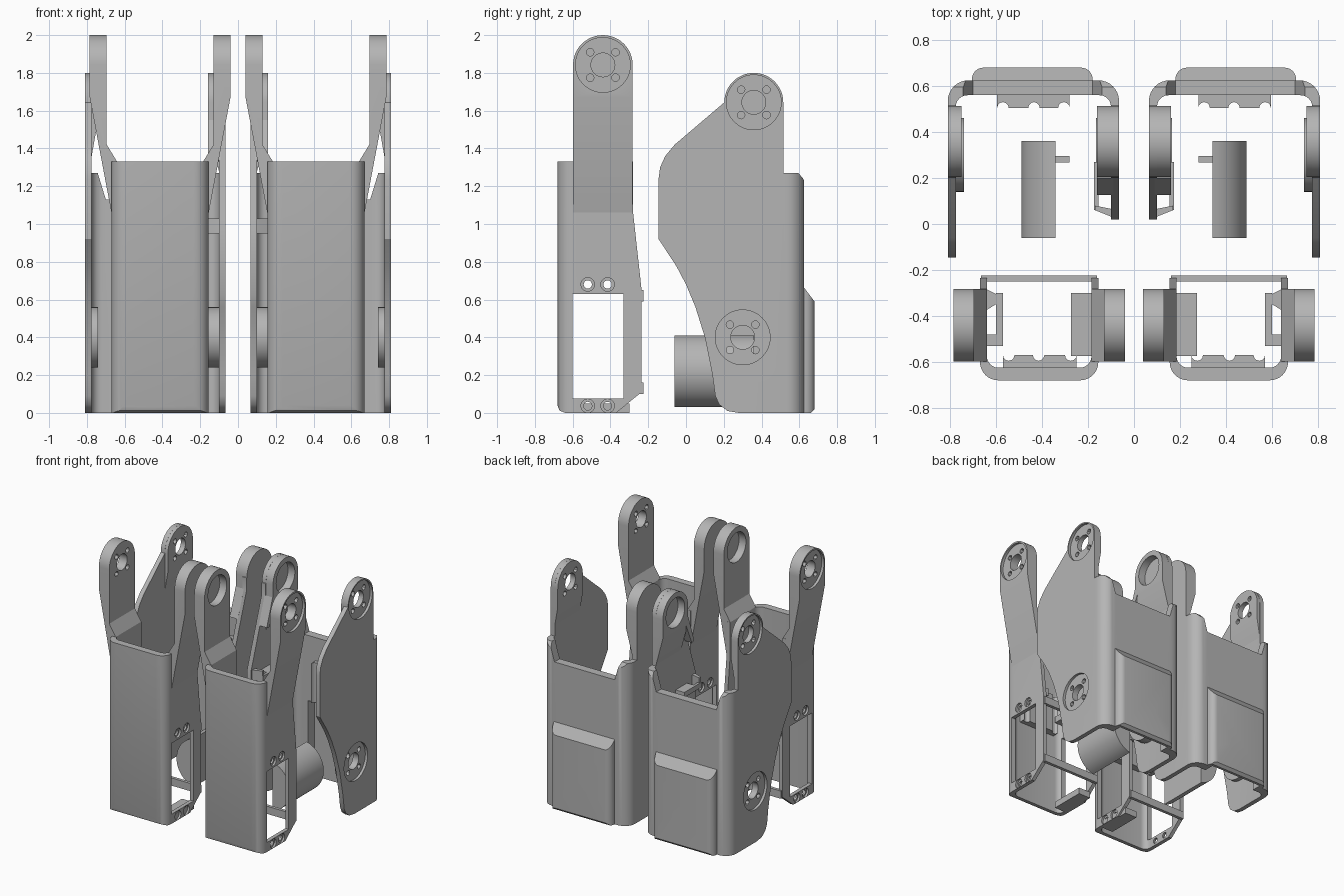
import bpy, bmesh, math
from mathutils import Vector

grey = bpy.data.materials.new("plain grey")
grey.diffuse_color = (0.46, 0.46, 0.46, 1)
parts = []


def prism(name, pts, axis, a, b, keep=True):
    """Extrude a 2D outline along an axis: x uses (y, z), y uses (x, z), z uses (x, y)."""
    place = {'x': lambda p, t: (t, p[0], p[1]),
             'y': lambda p, t: (p[0], t, p[1]),
             'z': lambda p, t: (p[0], p[1], t)}[axis]
    bm = bmesh.new()
    face = bm.faces.new([bm.verts.new(place(p, a)) for p in pts])
    ext = bmesh.ops.extrude_face_region(bm, geom=[face])
    shift = Vector(place((0, 0), b - a))
    bmesh.ops.translate(bm, vec=shift, verts=[v for v in ext['geom'] if isinstance(v, bmesh.types.BMVert)])
    bmesh.ops.recalc_face_normals(bm, faces=bm.faces)
    me = bpy.data.meshes.new(name)
    bm.to_mesh(me)
    bm.free()
    me.materials.append(grey)
    ob = bpy.data.objects.new(name, me)
    bpy.context.collection.objects.link(ob)
    if keep:
        parts.append(ob)
    return ob


def arc(cx, cy, r, a0, a1, n):
    return [(cx + r * math.cos(math.radians(a0 + (a1 - a0) * i / n)),
             cy + r * math.sin(math.radians(a0 + (a1 - a0) * i / n))) for i in range(n + 1)]


def rect(x0, y0, x1, y1):
    return [(x0, y0), (x1, y0), (x1, y1), (x0, y1)]


def box(name, x0, x1, y0, y1, z0, z1):
    return prism(name, rect(x0, y0, x1, y1), 'z', z0, z1)


def boolean(ob, pts, axis, a, b, op='DIFFERENCE'):
    cutter = prism("cutter", pts, axis, a, b, keep=False)
    cutter.hide_render = True
    mod = ob.modifiers.new("cut", 'BOOLEAN')
    mod.operation, mod.object, mod.solver = op, cutter, 'EXACT'
    dg = bpy.context.evaluated_depsgraph_get()
    me = bpy.data.meshes.new_from_object(ob.evaluated_get(dg))
    ob.modifiers.clear()
    ob.data = me
    bpy.data.objects.remove(cutter)


def hole(ob, y, z, r, x0, x1, n=32):
    boolean(ob, arc(y, z, r, 0, 360 - 360 / n, n - 1), 'x', x0, x1)


def hub(ob, y, z, face_x):
    """Round recess, centre hole and four screw holes."""
    hole(ob, y, z, 0.145, face_x - 0.02, 0.9, 48)
    hole(ob, y, z, 0.063, 0.6, 0.9)
    for a in (45, 135, 225, 315):
        hole(ob, y + 0.095 * math.cos(math.radians(a)), z + 0.095 * math.sin(math.radians(a)), 0.02, 0.6, 0.9, 12)


def arm(name, xz, cy, cz, r, low):
    """Cranked bar with a rounded head."""
    ob = prism(name, xz, 'y', cy - r - 0.05, cy + r + 0.05)
    boolean(ob, [(cy - r, low), (cy + r, low)] + arc(cy, cz, r, 0, 180, 24), 'x', -0.1, 1, 'INTERSECT')
    return ob


# ---- front shell: rounded channel trimmed to its side outline
channel = ([(0.155, -0.22)] + arc(0.235, -0.60, 0.08, 180, 270, 8) + arc(0.59, -0.60, 0.08, 270, 360, 8)
           + [(0.67, -0.22), (0.64, -0.22)] + arc(0.59, -0.575, 0.05, 0, -90, 6)
           + arc(0.235, -0.575, 0.05, 270, 180, 6) + [(0.185, -0.22)])
front = prism("front_shell", channel, 'z', 0, 1.33)
boolean(front, [(-0.70, 1.4), (-0.28, 1.4), (-0.28, 1.06), (-0.235, 0.65), (-0.235, 0.11), (-0.37, 0), (-0.37, -0.1),
                (-0.64, -0.1), (-0.64, 0), (-0.67, 0.012), (-0.68, 0.04), (-0.70, 0.04)], 'x', 0, 1, 'INTERSECT')
boolean(front, rect(-0.60, 0.075, -0.33, 0.63), 'x', 0, 1)
for y in (-0.52, -0.415):
    for z in (0.037, 0.68):
        hole(front, y, z, 0.022, 0.0, 1, 16)
        hole(front, y, z, 0.036, 0.655, 0.9, 20)
        hole(front, y, z, 0.036, 0.0, 0.17, 20)
for z in (0.10, 0.59):
    box("cross_bar", 0.16, 0.665, -0.25, -0.225, z, z + 0.06)
for z in (0.0, 0.72):
    box("inner_shelf", 0.17, 0.275, -0.575, -0.30, z, z + 0.05)
box("outer_lug", 0.57, 0.645, -0.53, -0.48, 0.72, 0.78)
box("outer_bracket", 0.57, 0.60, -0.53, -0.30, 0.72, 0.78)
prism("bracket_gusset", [(0.57, -0.33), (0.65, -0.38), (0.65, -0.28), (0.57, -0.32)], 'z', 0.72, 0.78)
front_tab = box("front_tab", 0.25, 0.57, -0.63, -0.57, 0.64, 0.95)
for x in (0.275, 0.415, 0.545):
    boolean(front_tab, arc(x, -0.57, 0.025, 0, 330, 11), 'z', 0.5, 1.1)

# ---- front arms
outer = arm("front_outer_arm", [(0.695, 2.1), (0.785, 2.1), (0.785, 1.67), (0.67, 1.06), (0.64, 1.06),
                                (0.64, 1.33), (0.695, 1.42)], -0.44, 1.842, 0.158, 1.06)
hub(outer, -0.44, 1.842, 0.785)
inner = arm("front_inner_arm", [(0.13, 2.1), (0.04, 2.1), (0.04, 1.67), (0.155, 1.06), (0.185, 1.06),
                                (0.185, 1.33), (0.13, 1.42)], -0.44, 1.842, 0.158, 1.06)
hole(inner, -0.44, 1.842, 0.115, 0.07, 0.3, 40)

# ---- back shell: wide channel trimmed to the side plate outline
channel = ([(0.81, -0.2)] + arc(0.72, 0.535, 0.09, 0, 90, 8) + arc(0.155, 0.535, 0.09, 90, 180, 8)
           + [(0.065, -0.2), (0.10, -0.2)] + arc(0.15, 0.51, 0.05, 180, 90, 6)
           + arc(0.725, 0.51, 0.05, 90, 0, 6) + [(0.775, -0.2)])
back = prism("back_shell", channel, 'z', 0, 1.85)
boolean(back, [(0.28, -0.05), (0.64, -0.05), (0.64, 1.20), (0.62, 1.24), (0.595, 1.27), (0.515, 1.27)]
        + arc(0.359, 1.644, 0.156, 0, 180, 24)
        + [(-0.06, 1.42), (-0.11, 1.36), (-0.137, 1.30), (-0.145, 1.24), (-0.145, 0.92), (-0.05, 0.775), (0.0, 0.68),
           (0.05, 0.56), (0.10, 0.40), (0.14, 0.20), (0.155, 0.09), (0.175, 0.045), (0.22, 0.01), (0.28, 0)],
        'x', 0, 1, 'INTERSECT')
# lowered rear rim, narrower inner plate
boolean(back, [(0.127, 1.31), (0.18, 1.13), (0.70, 1.13), (0.755, 1.31)], 'y', 0.53, 0.8)
boolean(back, [(-0.3, 1.9), (0.2, 1.9), (0.2, 1.55), (0.02, 1.03), (0.02, 0.5), (-0.3, 0.5)], 'x', 0, 0.3)

# ---- hollow rear bulge
bulge = prism("rear_bulge", [(0.175, 0.60), (0.18, 0.63)] + arc(0.23, 0.63, 0.05, 180, 90, 6)
              + arc(0.655, 0.63, 0.05, 90, 0, 6) + [(0.705, 0.60)], 'z', 0, 0.7)
boolean(bulge, [(0.55, 0), (0.66, 0), (0.68, 0.02), (0.68, 0.59), (0.62, 0.67), (0.55, 0.67)], 'x', 0, 1, 'INTERSECT')
for ob in (back, bulge):
    boolean(ob, rect(0.215, -0.1, 0.67, 0.62), 'y', 0.5, 0.64)
back_tab = box("back_tab", 0.28, 0.595, 0.505, 0.565, 0.64, 0.95)
for x in (0.305, 0.435, 0.57):
    boolean(back_tab, arc(x, 0.505, 0.025, 0, 330, 11), 'z', 0.5, 1.1)

# ---- back heads and lower pivots
pad = arm("back_outer_head", [(0.809, 1.9), (0.75, 1.9), (0.75, 1.5), (0.776, 1.35), (0.809, 1.35)],
          0.359, 1.644, 0.155, 1.2)
boss = prism("lower_outer_boss", arc(0.30, 0.40, 0.16, 0, 350, 35), 'x', 0.74, 0.78)
for ob, y, z in ((back, 0.359, 1.644), (pad, 0.359, 1.644), (back, 0.30, 0.40), (boss, 0.30, 0.40)):
    hub(ob, y, z, 0.81)
pad = arm("back_inner_head", [(0.066, 1.9), (0.16, 1.9), (0.16, 1.5), (0.098, 1.27), (0.066, 1.27)],
          0.359, 1.644, 0.155, 1.2)
hole(pad, 0.359, 1.644, 0.115, 0.101, 0.3, 40)
boss = prism("lower_inner_boss", arc(0.30, 0.40, 0.16, 0, 350, 35), 'x', 0.09, 0.165)
hole(boss, 0.30, 0.40, 0.115, 0.101, 0.3, 40)
# rim along the front edge of the inner plate
prism("inner_plate_rim", [(0.20, 1.55), (0.127, 1.34), (0.155, 1.33), (0.23, 1.5)], 'x', 0.09, 0.16)
prism("inner_plate_lip", [(0.07, 0.02), (0.17, 0.06), (0.17, 0.08), (0.07, 0.06)], 'z', 0.95, 1.03)
prism("inner_plate_rib", [(0.07, 0.13), (0.175, 0.13), (0.175, 0.27), (0.07, 0.27)], 'z', 0.95, 0.99)
box("inner_plate_strut", 0.155, 0.175, 0.06, 0.27, 0.95, 0.99)

# ---- motor body with a curved outer side and a small pin
prism("motor_body", [(x, z) for x, z in arc(0.295, 0.22, 0.195, -76, 76, 24)], 'y', -0.06, 0.36)
box("motor_pin", 0.28, 0.345, 0.268, 0.295, 0.21, 0.24)

# ---- shading and the mirrored half
for ob in parts:
    bpy.ops.object.select_all(action='DESELECT')
    ob.select_set(True)
    bpy.context.view_layer.objects.active = ob
    bpy.ops.object.shade_smooth_by_angle(angle=math.radians(30))
    mirror = ob.modifiers.new("other half", 'MIRROR')
    mirror.use_mirror_merge = False
